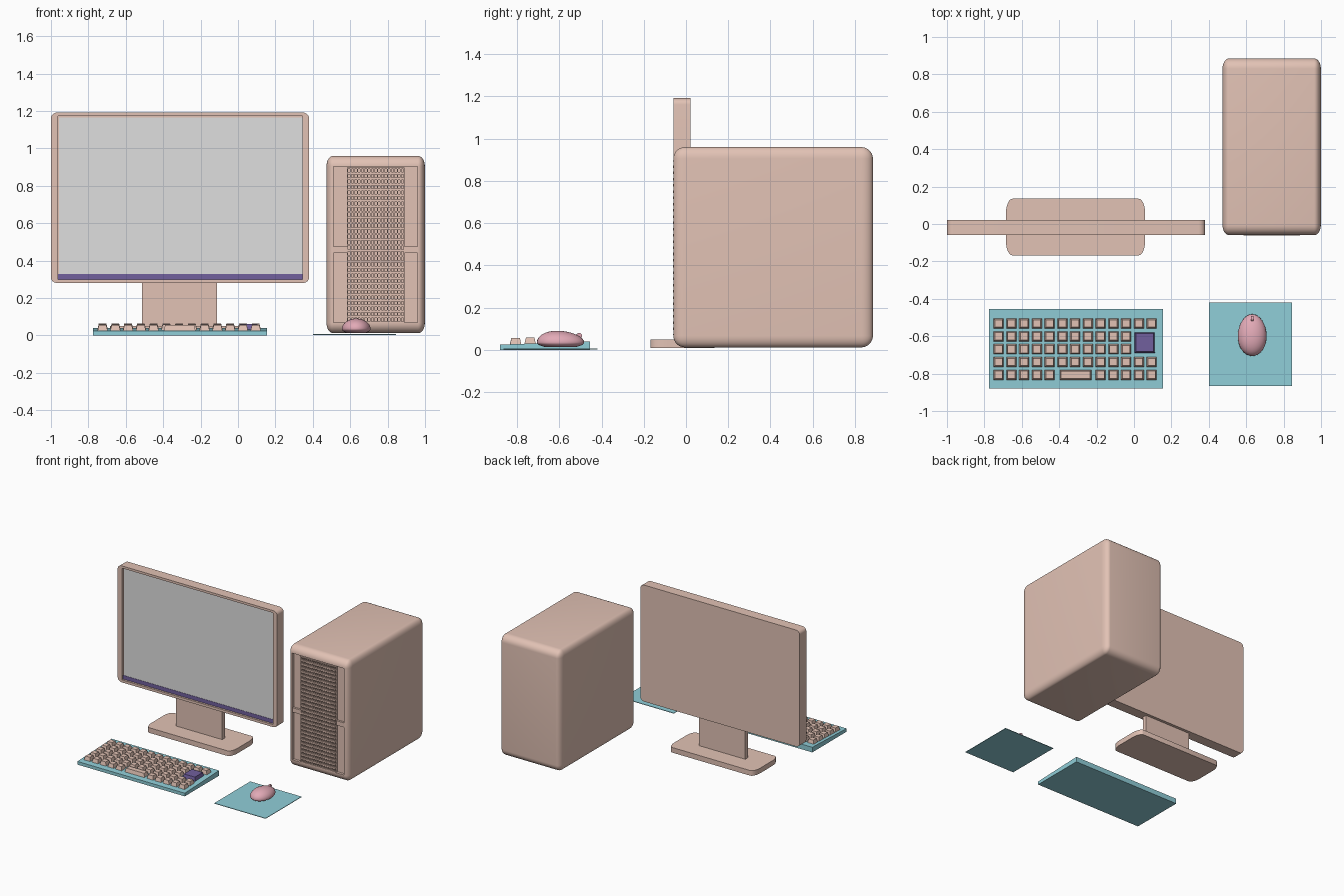
import bpy, bmesh, math
from mathutils import Matrix, Vector

if "Cube" in bpy.data.objects:
    bpy.data.objects.remove(bpy.data.objects["Cube"])


def material(name, rgb):
    m = bpy.data.materials.new(name)
    m.diffuse_color = (*rgb, 1)
    m.use_nodes = True
    m.node_tree.nodes["Principled BSDF"].inputs["Base Color"].default_value = m.diffuse_color
    return m


BEIGE = material("warm beige", (0.76, 0.54, 0.46))
GREY = material("screen grey", (0.74, 0.74, 0.74))
PURPLE = material("purple", (0.165, 0.115, 0.34))
TEAL = material("teal", (0.28, 0.62, 0.69))
PINK = material("mouse pink", (0.76, 0.40, 0.47))


def finish(bm, name, mat, smooth=False):
    bmesh.ops.recalc_face_normals(bm, faces=bm.faces)
    me = bpy.data.meshes.new(name)
    bm.to_mesh(me)
    bm.free()
    ob = bpy.data.objects.new(name, me)
    bpy.context.collection.objects.link(ob)
    me.materials.append(mat)
    if smooth:
        bpy.ops.object.select_all(action='DESELECT')
        bpy.context.view_layer.objects.active = ob
        ob.select_set(True)
        bpy.ops.object.shade_smooth_by_angle(angle=math.radians(35))
    return ob


def add_box(bm, x0, x1, y0, y1, z0, z1):
    size = Matrix.Diagonal((x1 - x0, y1 - y0, z1 - z0, 1))
    mid = Matrix.Translation(((x0 + x1) / 2, (y0 + y1) / 2, (z0 + z1) / 2))
    return bmesh.ops.create_cube(bm, size=1, matrix=mid @ size)["verts"]


def box(name, mat, *dims):
    bm = bmesh.new()
    add_box(bm, *dims)
    return finish(bm, name, mat)


def rounded_prism(name, mat, a0, a1, b0, b1, ra, rb, c0, c1, upright):
    """Rounded rectangle in the xz plane (upright) or xy plane, extruded from c0 to c1."""
    bm = bmesh.new()
    ring = []
    corners = [(a1 - ra, b1 - rb), (a0 + ra, b1 - rb), (a0 + ra, b0 + rb), (a1 - ra, b0 + rb)]
    for q, (ca, cb) in enumerate(corners):
        for i in range(7):
            t = math.pi / 2 * (q + i / 6)
            a, b = ca + ra * math.cos(t), cb + rb * math.sin(t)
            ring.append(bm.verts.new((a, c0, b) if upright else (a, b, c0)))
    face = bm.faces.new(ring)
    ext = bmesh.ops.extrude_face_region(bm, geom=[face])["geom"]
    move = Vector((0, c1 - c0, 0) if upright else (0, 0, c1 - c0))
    bmesh.ops.translate(bm, vec=move, verts=[v for v in ext if isinstance(v, bmesh.types.BMVert)])
    return finish(bm, name, mat, True)


# Monitor housing with a rectangular recess
monitor = rounded_prism("monitor_housing", BEIGE, -1.0, 0.38, 0.28, 1.192, 0.035, 0.03, -0.06, 0.022, True)
cutter = box("screen_cutter", BEIGE, -0.963, 0.345, -0.2, -0.038, 0.30, 1.174)
cutter.hide_render = True
cutter.hide_viewport = True
cut = monitor.modifiers.new("recess", 'BOOLEAN')
cut.object = cutter
cut.solver = 'EXACT'

# Screen and task strip
box("screen", GREY, -0.957, 0.345, -0.043, -0.036, 0.33, 1.165)
box("screen_strip", PURPLE, -0.963, 0.345, -0.045, -0.036, 0.30, 0.33)

# Stand
box("stand_neck", BEIGE, -0.513, -0.112, -0.035, 0.0, 0.045, 0.285)
rounded_prism("stand_base", BEIGE, -0.685, 0.06, -0.168, 0.135, 0.035, 0.08, 0.01, 0.05, False)

# Tower case: rounded block, front face sunk inward
bm = bmesh.new()
add_box(bm, -0.40, 0.40, -0.06, 0.885, 0.012, 0.96)
bmesh.ops.bevel(bm, geom=list(bm.edges), offset=0.055, segments=8, profile=0.5, affect='EDGES')
bmesh.ops.scale(bm, vec=(0.6575, 1, 1), verts=bm.verts)
bmesh.ops.translate(bm, vec=(0.736, 0, 0), verts=bm.verts)
front = max((f for f in bm.faces if f.normal.y < -0.99), key=lambda f: f.calc_area())
bmesh.ops.inset_region(bm, faces=[front], thickness=0.002, use_even_offset=True)
ext = bmesh.ops.extrude_face_region(bm, geom=[front])["geom"]
bmesh.ops.translate(bm, vec=(0, 0.02, 0), verts=[v for v in ext if isinstance(v, bmesh.types.BMVert)])
bmesh.ops.delete(bm, geom=[front], context='FACES_ONLY')
finish(bm, "tower_case", BEIGE, True)

# Front grille: crossing bars over the sunk panel
bm = bmesh.new()
X0, X1, Z0, Z1, ROWS, COLS = 0.585, 0.888, 0.07, 0.897, 28, 17
for i in range(ROWS + 1):
    z = Z0 + (Z1 - Z0) * i / ROWS
    add_box(bm, X0, X1, -0.062, -0.041, max(z - 0.006, Z0), min(z + 0.006, Z1))
for i in range(COLS + 1):
    x = X0 + (X1 - X0) * i / COLS
    add_box(bm, x - 0.003, x + 0.003, -0.059, -0.041, Z0, Z1)
finish(bm, "tower_grille", BEIGE)

# Crossbars beside the grille
for side, x0, x1 in (("left", 0.505, 0.582), ("right", 0.891, 0.965)):
    box("tower_crossbar_" + side, BEIGE, x0, x1, -0.056, -0.039, 0.44, 0.475)

# Keyboard tray: wedge rising to the back
bm = bmesh.new()
for v in add_box(bm, -0.775, 0.155, -0.88, -0.455, 0, 0.025):
    if v.co.z > 0.01 and v.co.y > -0.6:
        v.co.z = 0.04
finish(bm, "keyboard_tray", TEAL)


def add_key(bm, x, y, w, d):
    z = 0.025 + (y + 0.88) * 0.035
    for v in add_box(bm, x - w / 2, x + w / 2, y - d / 2, y + d / 2, z - 0.002, z + 0.028):
        if v.co.z > z + 0.01:
            v.co.x += 0.007 if v.co.x < x else -0.007
            v.co.y += 0.007 if v.co.y < y else -0.007


# Keys, leaving room for the space bar and the large key
PITCH = 0.0682
bm = bmesh.new()
for row in range(5):
    for col in range(13):
        if (row == 4 and 5 <= col <= 7) or (row in (1, 2) and col >= 11):
            continue
        add_key(bm, -0.724 + col * PITCH, -0.532 - row * 0.0686, 0.054, 0.054)
add_key(bm, -0.312, -0.807, 0.17, 0.054)
finish(bm, "keys", BEIGE)
bm = bmesh.new()
add_key(bm, 0.057, -0.634, 0.108, 0.112)
finish(bm, "large_key", PURPLE)

# Mouse pad
box("mouse_pad", TEAL, 0.40, 0.845, -0.865, -0.42, 0.003, 0.007)

# Mouse: egg with a flattened underside, lower toward the front
bm = bmesh.new()
bmesh.ops.create_uvsphere(bm, u_segments=32, v_segments=20, radius=1)
for v in bm.verts:
    x, y, z = v.co
    height = 0.055 - 0.008 * y if z > 0 else 0.028
    flat = max(z, -0.8)
    v.co = (0.632 + 0.077 * x * (1 - 0.05 * y), -0.594 + 0.112 * y, 0.035 + height * flat)
finish(bm, "mouse_body", PINK, True)

# Scroll wheel
bm = bmesh.new()
bmesh.ops.create_cone(bm, cap_ends=True, segments=20, radius1=0.014, radius2=0.014, depth=0.012,
                      matrix=Matrix.Translation((0.632, -0.506, 0.066)) @ Matrix.Rotation(math.pi / 2, 4, 'Y'))
finish(bm, "mouse_wheel", PINK, True)
